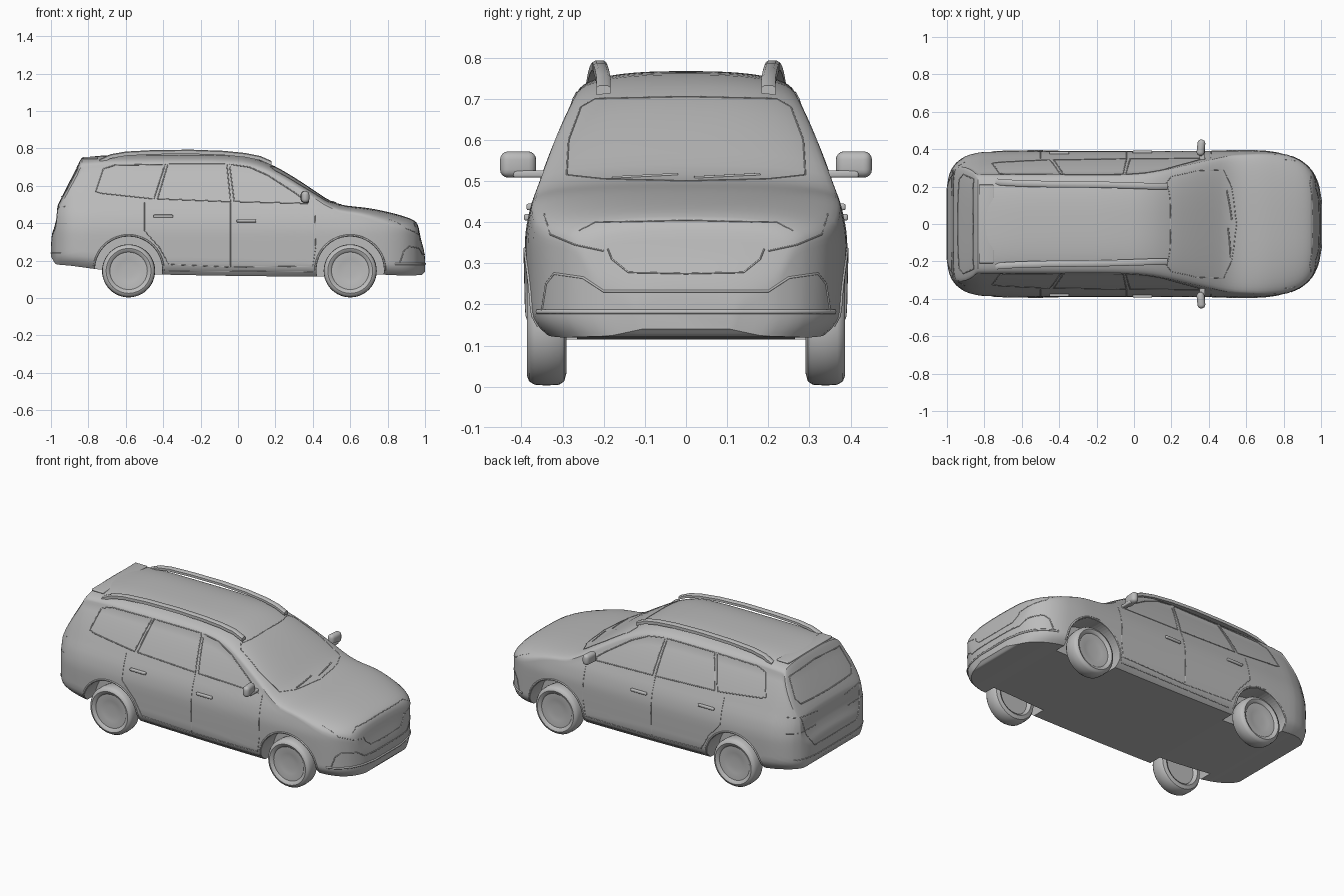
import bpy, bmesh, math
from mathutils import Vector
from mathutils.bvhtree import BVHTree

if "Cube" in bpy.data.objects:
    bpy.data.objects.remove(bpy.data.objects["Cube"])

grey = bpy.data.materials.new("plain grey")
grey.use_nodes = True
grey.diffuse_color = (0.5, 0.5, 0.5, 1)
grey.node_tree.nodes["Principled BSDF"].inputs["Base Color"].default_value = (0.5, 0.5, 0.5, 1)


def link(name, data):
    ob = bpy.data.objects.new(name, data)
    bpy.context.collection.objects.link(ob)
    data.materials.append(grey)
    return ob


def activate(ob):
    bpy.ops.object.select_all(action='DESELECT')
    ob.select_set(True)
    bpy.context.view_layer.objects.active = ob


def finish(name, bm, angle=35):
    bmesh.ops.recalc_face_normals(bm, faces=bm.faces)
    me = bpy.data.meshes.new(name)
    bm.to_mesh(me)
    bm.free()
    ob = link(name, me)
    activate(ob)
    bpy.ops.object.shade_smooth_by_angle(angle=math.radians(angle))
    return ob


def curve(table, x):
    """Smooth monotone interpolation through (x, value) pairs."""
    if x <= table[0][0]:
        return table[0][1]
    if x >= table[-1][0]:
        return table[-1][1]
    n = len(table)
    d = [(table[k + 1][1] - table[k][1]) / (table[k + 1][0] - table[k][0]) for k in range(n - 1)]

    def slope(k):
        if k == 0 or k == n - 1:
            return d[0] if k == 0 else d[-1]
        a, b = d[k - 1], d[k]
        return 0 if a * b <= 0 else 2 * a * b / (a + b)
    k = max(i for i in range(n - 1) if table[i][0] <= x)
    h = table[k + 1][0] - table[k][0]
    t = (x - table[k][0]) / h
    return ((2*t**3 - 3*t*t + 1) * table[k][1] + (t**3 - 2*t*t + t) * h * slope(k)
            + (3*t*t - 2*t**3) * table[k + 1][1] + (t**3 - t*t) * h * slope(k + 1))


# Body outlines along x: top line, underside, plan half width, crown; side tumblehome by z
TOP = [(-1, .28), (-.995, .34), (-.985, .37), (-.972, .42), (-.965, .49), (-.95, .525), (-.92, .585),
       (-.86, .7), (-.835, .75), (-.6, .766), (-.2, .767), (0, .76), (.1, .742), (.2, .702), (.3, .645),
       (.4, .58), (.5, .517), (.56, .497), (.7, .48), (.8, .46), (.9, .432), (.95, .408), (.965, .38),
       (.975, .33), (.985, .29), (.995, .25), (1, .21)]
BOTTOM = [(-1, .22), (-.97, .18), (-.9, .173), (-.72, .15), (-.4, .125), (.4, .115), (.75, .125),
          (.9, .12), (.98, .123), (1, .14)]
PLAN = [(-1, .19), (-.99, .25), (-.97, .3), (-.93, .345), (-.88, .37), (-.8, .385), (-.5, .39),
        (.65, .39), (.8, .375), (.88, .345), (.94, .295), (.98, .22), (1, .12)]
CROWN = [(-1, .04), (-.85, .055), (-.6, .065), (0, .065), (.2, .065), (.45, .05), (.6, .045), (.85, .08), (1, .06)]
SIDE = [(.1, .385), (.2, .387), (.35, .39), (.43, .378), (.49, .357), (.6, .315), (.7, .267), (.77, .22)]
NS, NC, NF = 18, 12, 4


def half_section(x):
    t, b = curve(TOP, x), curve(BOTTOM, x)
    zs = t - min(curve(CROWN, x), .45 * (t - b))
    p = curve(PLAN, x) / .39

    def width(z):
        return p * (curve(SIDE, z) - .04 * max(0, 1 - (z - b) / .06) ** 2)
    pts = [(width(b) * k / NF, b) for k in range(NF)]
    pts += [(width(b + (zs - b) * k / NS), b + (zs - b) * k / NS) for k in range(NS)]
    for k in range(NC + 1):
        a = math.pi / 2 * k / NC
        e = 2 / 2.6
        c = max(0, math.cos(a))
        pts.append((width(zs) * c ** e, zs + (t - zs) * math.sin(a) ** e))
    return pts


xs = [-1, -.9975, -.995, -.99, -.985, -.98, -.975, -.972, -.9685, -.965, -.96, -.95, -.94, -.92, -.9, -.88,
      -.86, -.847, -.835, -.82]
xs += [-.78 + .04 * k for k in range(42)]
xs += [.88, .9, .92, .94, .95, .96, .965, .97, .975, .98, .985, .99, .995, .9975, 1]
bm = bmesh.new()
rings = []
for x in xs:
    half = half_section(x)
    loop = half + [(-y, z) for y, z in half[-2:0:-1]]
    rings.append([bm.verts.new((x, y, z)) for y, z in loop])
for a, b in zip(rings, rings[1:]):
    for k in range(len(a)):
        m = (k + 1) % len(a)
        bm.faces.new((a[k], a[m], b[m], b[k]))
bm.faces.new(rings[0])
bm.faces.new(rings[-1])
bmesh.ops.recalc_face_normals(bm, faces=bm.faces)
tree = BVHTree.FromBMesh(bm)
body = finish("body", bm)

# Wheel arches cut out of the body
WHEELS = (.6, -.585)
for wx in WHEELS:
    for s in (-1, 1):
        bpy.ops.mesh.primitive_cylinder_add(vertices=64, radius=.18, depth=.3, location=(wx, s * .415, .148),
                                            rotation=(math.pi / 2, 0, 0))
        cutter = bpy.context.object
        cutter.hide_render = True
        mod = body.modifiers.new("arch", 'BOOLEAN')
        mod.object, mod.operation, mod.solver = cutter, 'DIFFERENCE', 'EXACT'
        activate(body)
        bpy.ops.object.modifier_apply(modifier=mod.name)
        bpy.data.objects.remove(cutter)

# Wheels: one lathed profile of (radius, y), with a shallow dished disc
PROFILE = [(0, .368), (.03, .366), (.06, .37), (.09, .374), (.1, .374), (.105, .38), (.12, .386), (.132, .381),
           (.14, .368), (.142, .34), (.14, .308), (.132, .296), (.11, .29), (.1, .296), (.095, .31), (0, .31)]
for wx, place in zip(WHEELS, ("front", "rear")):
    for s, side in ((1, "left"), (-1, "right")):
        bm = bmesh.new()
        vs = [bm.verts.new((wx + r, s * y, .145)) for r, y in PROFILE]
        es = [bm.edges.new(p) for p in zip(vs, vs[1:])]
        bmesh.ops.spin(bm, geom=vs + es, cent=(wx, 0, .145), axis=(0, 1, 0), angle=2 * math.pi, steps=48)
        bmesh.ops.remove_doubles(bm, verts=bm.verts, dist=.0001)
        finish(f"{place}_{side}_wheel", bm, 40)


def tube(name, paths, radius, res=1):
    cu = bpy.data.curves.new(name, 'CURVE')
    cu.dimensions, cu.bevel_depth, cu.bevel_resolution, cu.use_fill_caps = '3D', radius, res, True
    for path in paths:
        sp = cu.splines.new('POLY')
        sp.points.add(len(path) - 1)
        for p, co in zip(sp.points, path):
            p.co = (*co, 1)
    return link(name, cu)


def project(direction, a, b):
    """Point on the body met from a side (a = x) or an end (a = y), at height b."""
    if direction in ('left', 'right'):
        s = 1 if direction == 'left' else -1
        return tree.ray_cast(Vector((a, s, b)), Vector((0, -s, 0)))[0]
    s = 1 if direction == 'front' else -1
    return tree.ray_cast(Vector((2 * s, a, b)), Vector((-s, 0, 0)))[0]


def seam(direction, pts):
    out = []
    for p, q in zip(pts, pts[1:]):
        n = max(1, int(math.dist(p, q) / .02))
        out += [(p[0] + (q[0] - p[0]) * k / n, p[1] + (q[1] - p[1]) * k / n) for k in range(n)]
    hits = [project(direction, *p) for p in out + [pts[-1]]]
    return [h for h in hits if h]


def both(direction, pts):
    return [seam(direction, pts), seam(direction, [(-y, z) for y, z in pts])]


# Side lines: window frames, door gaps, arch lips
windows = [[(-.76, .57), (-.72, .69), (-.66, .71), (-.39, .715), (-.45, .53), (-.73, .56), (-.76, .57)],
           [(-.43, .53), (-.375, .715), (-.06, .715), (-.04, .515), (-.43, .53)],
           [(-.02, .515), (-.045, .715), (.06, .7), (.16, .655), (.3, .565), (.38, .505), (-.02, .515)]]
doors = [[(-.5, .51), (-.5, .36), (-.42, .27), (-.37, .18), (-.04, .165), (-.04, .51)],
         [(-.04, .165), (.4, .17), (.415, .27), (.41, .5)], [(-.37, .145), (.4, .14)]]
lips = [[(wx + .187 * math.cos(a), .148 + .187 * math.sin(a)) for a in [math.pi * k / 24 for k in range(25)]]
        for wx in WHEELS]
for side in ('left', 'right'):
    tube(f"{side}_window_frames", [seam(side, w) for w in windows], .003)
    tube(f"{side}_door_gaps", [seam(side, d) for d in doors], .002)
    tube(f"{side}_arch_lips", [seam(side, a) for a in lips], .005)

# Nose lines: windscreen frame, grille, headlamps, bumper
tube("windscreen_frame", both('front', [(0, .5), (.2, .505), (.29, .515), (.285, .6), (.255, .68), (.22, .7), (0, .705)]), .002)
tube("wipers", [seam('front', [(-.18, .508), (-.02, .516)]), seam('front', [(.02, .508), (.18, .516)])], .004)
tube("grille_frame", both('front', [(0, .405), (.22, .4), (.26, .38)]) +
     both('front', [(0, .275), (.14, .278), (.18, .31), (.19, .335)]), .002)
tube("headlamp_edges", both('front', [(.2, .33), (.27, .345), (.33, .37), (.345, .42)]), .002)
tube("bumper_vents", both('front', [(0, .232), (.2, .232), (.25, .265), (.32, .275), (.34, .25), (.35, .185)]), .003)
tube("bumper_lip", both('front', [(0, .182), (.36, .182)]), .006)

# Tail lines: rear window, tailgate, bumper
tube("rear_window_frame", both('back', [(0, .54), (.24, .545), (.265, .58), (.24, .69), (0, .705)]), .003)
tube("tailgate_gap", both('back', [(0, .3), (.2, .3), (.25, .37), (.28, .49)]), .002)
tube("rear_lamp_edges", both('back', [(.13, .47), (.33, .49)]) + both('back', [(.15, .4), (.35, .4)]), .002)
tube("rear_bumper_lip", both('back', [(0, .24), (.33, .24)]), .003)


def block(name, loc, size, bevel, rot=0):
    bm = bmesh.new()
    bmesh.ops.create_cube(bm, size=1)
    bmesh.ops.scale(bm, vec=size, verts=bm.verts)
    bmesh.ops.bevel(bm, geom=bm.edges[:], offset=bevel, segments=4, profile=.5, affect='EDGES')
    ob = finish(name, bm, 50)
    ob.location, ob.rotation_euler.z = loc, rot
    return ob


# Tail spoiler lip
block("spoiler", (-.79, 0, .749), (.08, .42, .012), .005)

for s, side in ((1, "left"), (-1, "right")):
    # Roof rail: a flat bar on raised ends
    bm = bmesh.new()
    path = [(-.74, .225, .735), (-.68, .22, .762), (-.6, .216, .776), (-.45, .212, .784), (-.25, .21, .786),
            (-.08, .207, .78), (.04, .203, .768), (.12, .2, .752), (.18, .2, .725)]
    prev = None
    for x, y, z in path:
        ring = [bm.verts.new((x, s * (y + dy), z + dz)) for dy, dz in
                ((-.016, -.012), (.018, -.016), (.018, .002), (.01, .007), (-.01, .007), (-.016, .002))]
        if prev:
            for k in range(6):
                bm.faces.new((prev[k], prev[(k + 1) % 6], ring[(k + 1) % 6], ring[k]))
        else:
            bm.faces.new(ring)
        prev = ring
    bm.faces.new(prev)
    finish(f"{side}_roof_rail", bm, 40)
    # Door mirror and its arm
    block(f"{side}_mirror", (.358, s * .408, .54), (.042, .088, .064), .02, s * -.1)
    block(f"{side}_mirror_arm", (.365, s * .37, .517), (.03, .1, .018), .006)
    # Door handles
    for hx, hz, place in ((-.4, .437, "rear"), (.045, .412, "front")):
        hit = project(side, hx, hz)
        block(f"{side}_{place}_handle", (hx, hit.y + s * .004, hz), (.105, .016, .016), .005)
